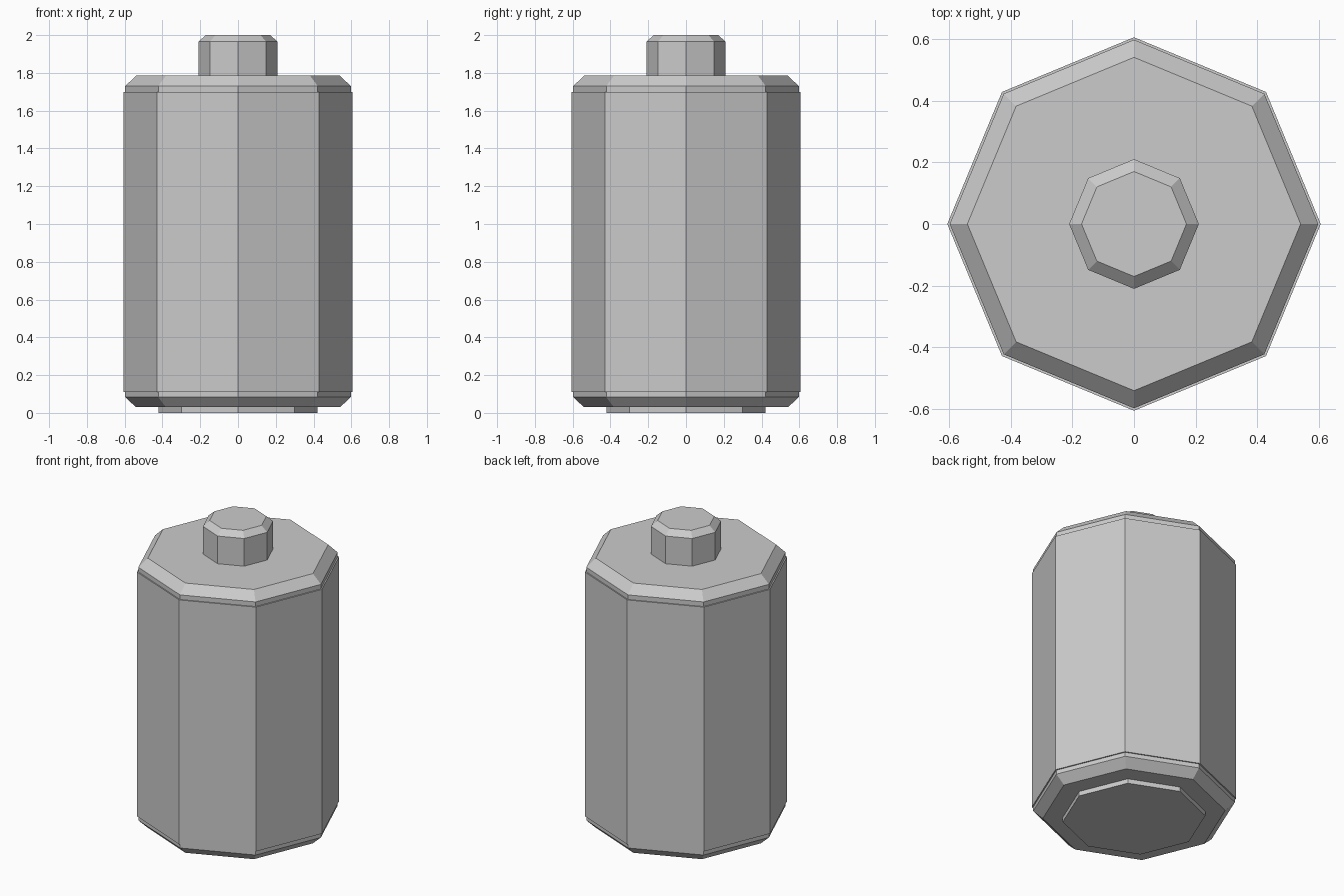
import bpy, bmesh
from math import cos, sin, tau

if "Cube" in bpy.data.objects:
    bpy.data.objects.remove(bpy.data.objects["Cube"])

SIDES = 8


def lathe(name, profile):
    """Closed eight-sided solid from (radius, height) points, bottom to top."""
    bm = bmesh.new()
    rings = [[bm.verts.new((r * cos(tau * i / SIDES), r * sin(tau * i / SIDES), z))
              for i in range(SIDES)] for r, z in profile]
    for low, high in zip(rings, rings[1:]):
        for i in range(SIDES):
            j = (i + 1) % SIDES
            bm.faces.new((low[i], low[j], high[j], high[i]))
    bm.faces.new(rings[0][::-1])
    bm.faces.new(rings[-1])
    mesh = bpy.data.meshes.new(name)
    bm.to_mesh(mesh)
    bm.free()
    obj = bpy.data.objects.new(name, mesh)
    bpy.context.collection.objects.link(obj)
    return obj


# Battery can: chamfered ends with a slightly raised wrapper between them
lathe("battery_body", [(0.54, 0.03), (0.597, 0.083), (0.597, 0.11), (0.605, 0.11),
                       (0.605, 1.70), (0.597, 1.70), (0.597, 1.73), (0.54, 1.785)])

# Raised contact with a chamfered rim on top
lathe("positive_terminal", [(0.21, 1.785), (0.21, 1.965), (0.17, 2.0)])

# Flat contact plate underneath
lathe("negative_terminal", [(0.422, 0.0), (0.422, 0.03)])
